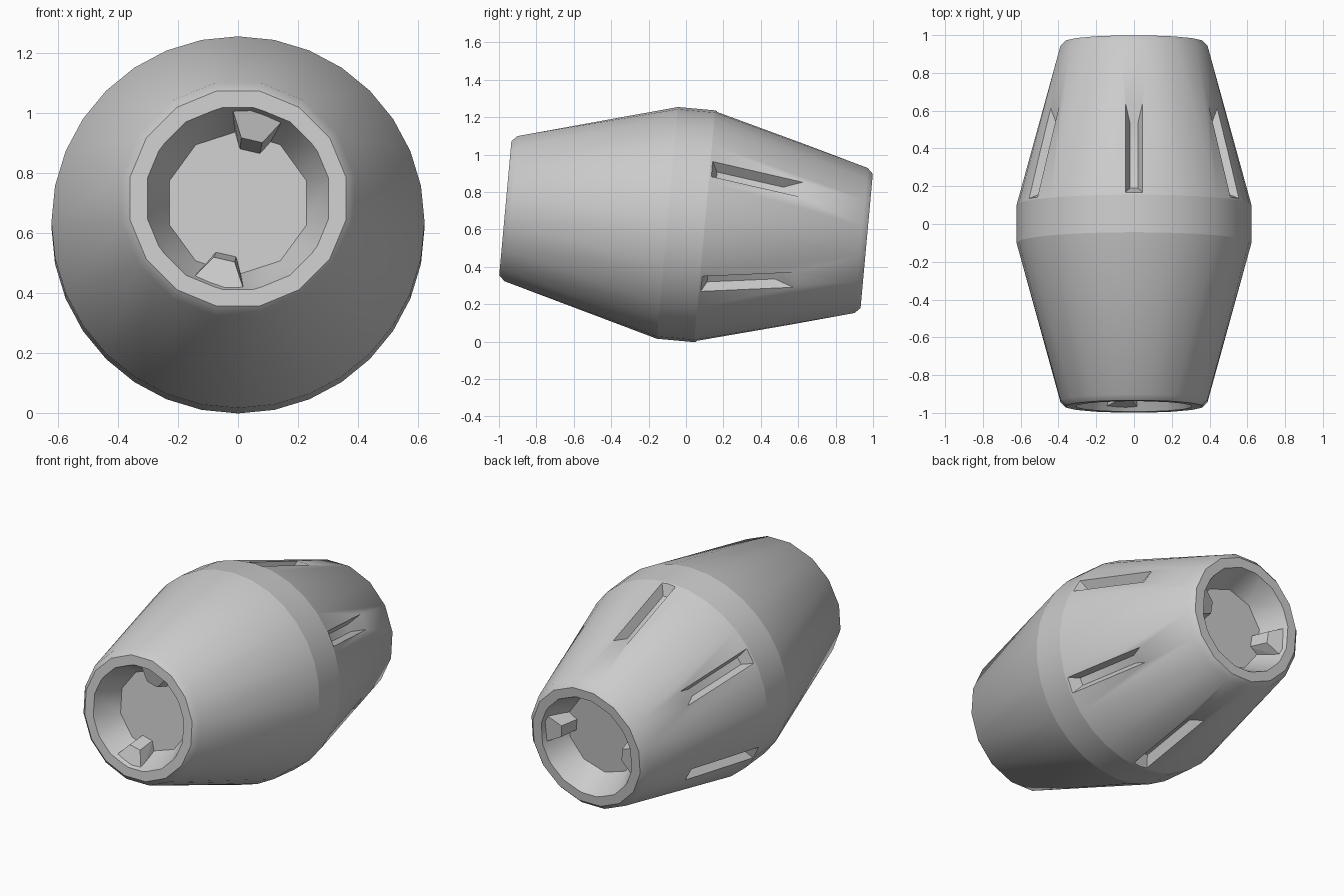
import bpy, bmesh
from math import sin, cos, pi, radians
from mathutils import Vector

if "Cube" in bpy.data.objects:
    bpy.data.objects.remove(bpy.data.objects["Cube"])

TILT, CENTRE_Z = radians(-5.2), 0.626
END, BAND = 0.97, 0.10          # half length, half width of the middle band
R_BAND, R_END = 0.622, 0.397


def ring(r, y, n, phase=0.0):
    return [Vector((r * cos(phase + 2 * pi * i / n), y, r * sin(phase + 2 * pi * i / n)))
            for i in range(n)]


def polar(angle, r, t, y):
    """Point at radius r, sideways offset t and axial position y."""
    return Vector((r * cos(angle) - t * sin(angle), y, r * sin(angle) + t * cos(angle)))


def hull_object(name, shells):
    """Mesh object made of one convex hull per point list."""
    out = bmesh.new()
    for pts in shells:
        bm = bmesh.new()
        for p in pts:
            bm.verts.new(p)
        bmesh.ops.convex_hull(bm, input=bm.verts)
        bmesh.ops.dissolve_limit(bm, angle_limit=radians(0.5), verts=bm.verts, edges=bm.edges)
        bmesh.ops.recalc_face_normals(bm, faces=bm.faces)
        tmp = bpy.data.meshes.new("tmp")
        bm.to_mesh(tmp)
        bm.free()
        out.from_mesh(tmp)
        bpy.data.meshes.remove(tmp)
    me = bpy.data.meshes.new(name)
    out.to_mesh(me)
    out.free()
    ob = bpy.data.objects.new(name, me)
    bpy.context.collection.objects.link(ob)
    return ob


# Barrel body: wide band tapering to two chamfered ends
pts = []
for s in (-1, 1):
    pts += ring(R_BAND, s * BAND, 32, pi / 2)
    pts += ring(R_END, s * (END - 0.03), 16, pi / 16)
    pts += ring(R_END - 0.03, s * END, 16, pi / 16)
body = hull_object("barrel_body", [pts])

# Cutters: conical end recesses and six tapered slots
shells = []
SLOPE = (R_BAND - R_END) / (END - 0.03 - BAND)
DEPTH = 0.16
for s in (-1, 1):
    over = 0.05
    grow = over * 0.07 / DEPTH
    shells.append(ring(0.31 + grow, s * (END + over), 16, pi / 16)
                  + ring(0.24, s * (END - DEPTH), 10, pi / 10))


def slot_point(angle, y, t, depth):
    return polar(angle, R_BAND - SLOPE * (y - BAND) - depth, t, y)


for k in range(6):
    a = radians(90 + 60 * k)
    p = []
    for t in (-1, 1):
        # loops: above the surface, then the floor
        p += [slot_point(a, 0.095, t * 0.06, -0.03), slot_point(a, 0.66, t * 0.06, -0.03),
              slot_point(a, 0.14, t * 0.022, 0.06), slot_point(a, 0.50, t * 0.022, 0.06)]
    shells.append(p)
cutter = hull_object("recess_cutter", shells)
cutter.hide_render = True

mod = body.modifiers.new("cut", 'BOOLEAN')
mod.operation, mod.solver, mod.object = 'DIFFERENCE', 'EXACT', cutter
bpy.context.view_layer.objects.active = body
body.select_set(True)
bpy.ops.object.modifier_apply(modifier="cut")
bpy.data.objects.remove(cutter)

# Smooth sides with crisp band edges
bpy.ops.object.shade_smooth_by_angle(angle=radians(37))
for e in body.data.edges:
    ys = [body.data.vertices[v].co.y for v in e.vertices]
    if abs(ys[0] - ys[1]) < 1e-4 and abs(abs(ys[0]) - BAND) < 1e-3:
        e.use_edge_sharp = True

# Wedge lugs inside the recesses, two at each end
parts = [body]
for name, s, base in (("front_lug", -1, 77), ("back_lug", 1, 5)):
    for k in range(2):
        a = radians(base + 180 * k)
        p = []
        for t in (-1, 1):
            for r, w, d in ((0.305, 0.095, 0.02), (0.205, 0.036, 0.05),
                            (0.175, 0.034, DEPTH + 0.01), (0.27, 0.085, DEPTH + 0.01)):
                p.append(polar(a, r, t * w, s * (END - d)))
        parts.append(hull_object(f"{name}_{k + 1}", [p]))

# Tilt the whole barrel onto the ground
for ob in parts:
    ob.rotation_euler.x = TILT
    ob.location.z = CENTRE_Z
